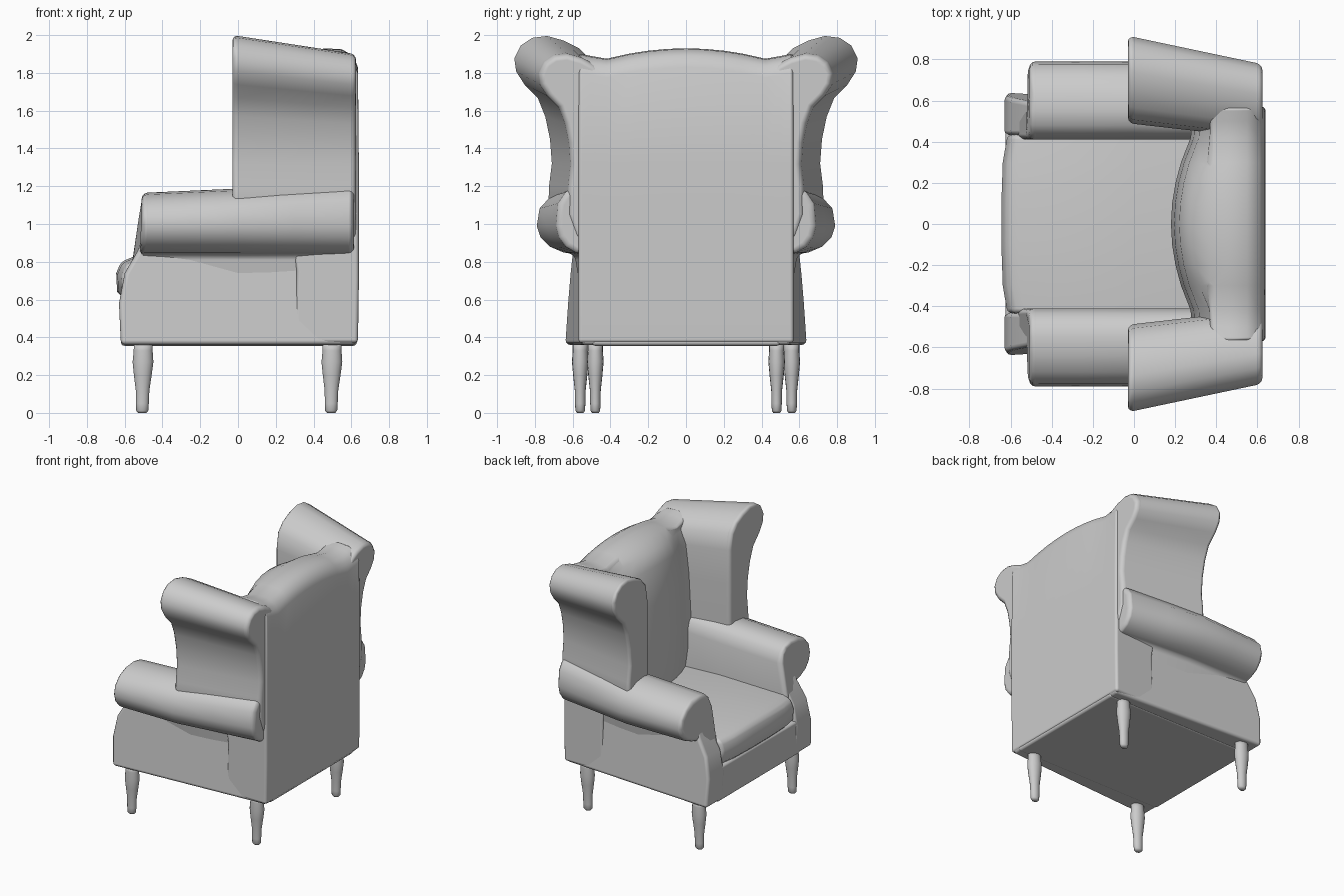
import bpy, bmesh
from math import sin, cos, tau

if "Cube" in bpy.data.objects:
    bpy.data.objects.remove(bpy.data.objects["Cube"])


def loft(name, rings, mirror=False, bevel=0.03, close=True, mirror_x=False):
    """Skin a list of equal-length closed rings, cap the ends, round the rims."""
    bm = bmesh.new()
    vr = [[bm.verts.new(p) for p in r] for r in rings]
    n = len(rings[0])
    for a, b in zip(vr, vr[1:]):
        for i in range(n):
            j = (i + 1) % n
            bm.faces.new((a[i], a[j], b[j], b[i]))
    if close:
        bm.faces.new(vr[0])
        bm.faces.new(vr[-1])
    bmesh.ops.recalc_face_normals(bm, faces=bm.faces)
    for f in bm.faces:
        f.smooth = True
    me = bpy.data.meshes.new(name)
    bm.to_mesh(me)
    bm.free()
    ob = bpy.data.objects.new(name, me)
    bpy.context.collection.objects.link(ob)
    if bevel:
        m = ob.modifiers.new("round_edges", 'BEVEL')
        m.width = bevel
        m.segments = 3
        m.limit_method = 'ANGLE'
        m.angle_limit = 0.75
        m.harden_normals = True
    if mirror:
        m = ob.modifiers.new("mirror", 'MIRROR')
        m.use_axis = (False, True, False)
    return ob


# Seat base between the side panels
box = [(-.62, .355), (-.625, .62), (.62, .62), (.63, .355)]
loft("seat_base", [[(x, y, z) for x, z in box] for y in (-.5, .5)], bevel=.02)

# Side panels, tapering toward the back, with a sloping front edge
side = [(-.62, .36), (-.63, .58), (-.60, .74), (-.53, .86), (-.50, .95), (.61, .95), (.63, .36)]


def side_y(x, z):
    return .6 - .065 * x - .07 * (z - .36)


loft("side_panel", [[(x, .43, z) for x, z in side],
                    [(x, side_y(x, z), z) for x, z in side]], True, .025)

# Seat cushion, slightly crowned
cush = [(-.60, .60), (-.64, .64), (-.645, .74), (-.62, .80), (-.56, .825), (.0, .835), (.35, .82), (.35, .60)]
loft("seat_cushion", [[(x + .03 * (abs(y) / .435) ** 4 * (x < -.5), y, z - .015 * (abs(y) / .435) ** 2 * (z > .7))
                       for x, z in cush] for y in (-.435, -.3, -.1, .1, .3, .435)], bevel=.025)

# Rolled arms
arm = [(.41, .66), (.41, 1.04), (.435, 1.11), (.48, 1.15), (.55, 1.165), (.64, 1.155), (.72, 1.12),
       (.775, 1.06), (.79, .99), (.77, .93), (.72, .88), (.65, .85), (.59, .84), (.56, .66)]


def arm_ring(x):
    k = max(0, x) / .62
    lean = lambda z: max(0, .9 - z) * .3 if x < -.4 else 0
    return [(x - lean(z), y - (.28 * k * (y - .41) if y > .41 else 0),
             z + .045 * (x + .5) * (z > 1)) for y, z in arm]


loft("arm", [arm_ring(x) for x in (-.51, -.25, 0, .3, .615)], True, .03)

# Wings with an outward scroll at the top, shrinking toward the back
wing = [(.50, .90), (.68, .92), (.735, 1.05), (.73, 1.2), (.715, 1.32), (.725, 1.45), (.75, 1.57), (.79, 1.67),
        (.86, 1.74), (.905, 1.81), (.915, 1.88), (.88, 1.95), (.82, 1.99), (.74, 2.0), (.65, 1.975),
        (.57, 1.935), (.51, 1.87), (.49, 1.75), (.49, 1.5), (.49, 1.2)]


def wing_ring(x):
    k = (x + .03) / .65
    return [(x, y * (1 - .15 * k), z - .1 * k * max(0, z - 1.3) / .7) for y, z in wing]


loft("wing", [wing_ring(x) for x in (-.03, .2, .42, .625)], True, .03)


# Backrest with bowed front and wavy top edge
def back_ring(y):
    a = abs(y)
    f = .18 + .1 * min(1, (a / .43) ** 2)
    t = 1.93 - .055 * (a / .42) ** 2 if a < .43 else 1.875 + .2 * (a - .43)
    return [(.635, y, .37), (.64, y, .7), (.64, y, 1.3), (.635, y, t - .1), (.61, y, t - .04),
            (.55, y, t - .005), (.46, y, t), (.37, y, t - .02), (f + .09, y, t - .07), (f + .04, y, t - .16),
            (f + .015, y, 1.5), (f, y, 1.2), (f, y, .95), (f + .03, y, .75), (.3, y, .37)]


loft("backrest", [back_ring(y) for y in
                  (-.57, -.5, -.42, -.3, -.2, -.1, 0, .1, .2, .3, .42, .5, .57)], bevel=.02)

# Turned legs: radius profile spun around a slightly leaning axis
turn = [(.022, 0), (.032, .012), (.034, .05), (.036, .12), (.047, .2), (.055, .27), (.05, .33), (.05, .37)]
for name, x, y in (("front_leg", -.507, .56), ("back_leg", .493, .48)):
    loft(name, [[(x + .015 * z + r * cos(tau * i / 16), y + r * .8 * sin(tau * i / 16), z) for i in range(16)]
                for r, z in turn], True, 0)
